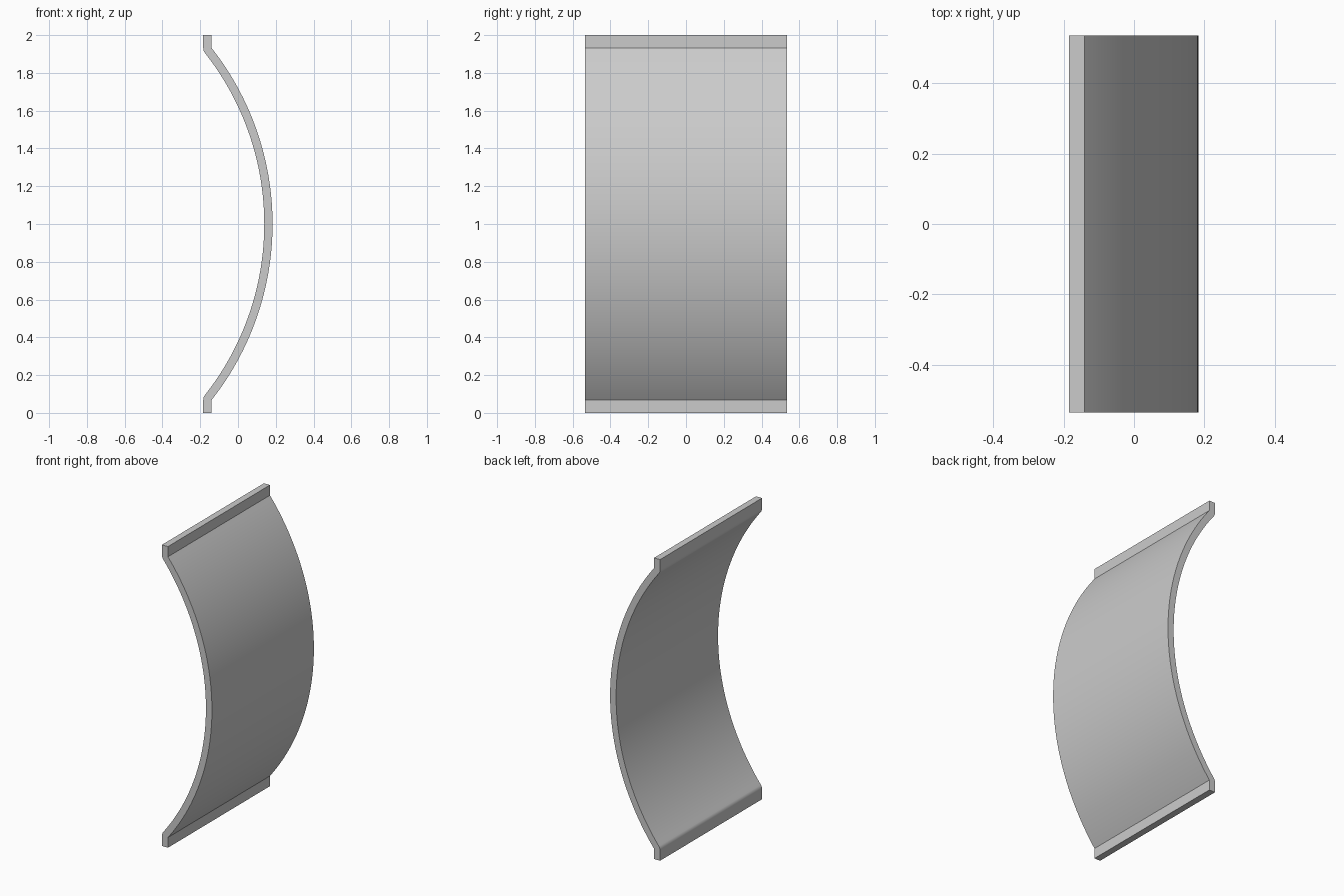
import bpy
import bmesh
from math import atan2, cos, hypot, pi, radians, sin

cube = bpy.data.objects.get("Cube")
if cube:
    bpy.data.objects.remove(cube, do_unlink=True)

HALF_WIDTH = 0.535
HALF_HEIGHT = 1.0
THICK = 0.044
RIM_X = -0.14        # convex-side face of the flat lips
RIM_Z = 0.932        # height of the lip crease above the middle
CROWN_X = 0.183      # furthest point of the bow

# Circle through both lip creases and the crown
rise = CROWN_X - RIM_X
radius = (RIM_Z ** 2 + rise ** 2) / (2 * rise)
centre_x = CROWN_X - radius
sweep = atan2(RIM_Z, RIM_X - centre_x)


def arc(cx, cz, r, start, end, steps):
    angles = [start + (end - start) * i / steps for i in range(steps + 1)]
    return [(cx + r * cos(a), cz + r * sin(a)) for a in angles]


# Closed cross-section: convex side upward, then concave side downward
convex = arc(centre_x, 0, radius, -sweep, sweep, 64)
concave = arc(centre_x, 0, radius - THICK, sweep, -sweep, 64)
top_bend = arc(RIM_X, RIM_Z, THICK, pi, pi + sweep, 8)
bottom_bend = [(x, -z) for x, z in reversed(top_bend)]
back_x = RIM_X - THICK
profile = ([(RIM_X, -HALF_HEIGHT)] + convex
           + [(RIM_X, HALF_HEIGHT), (back_x, HALF_HEIGHT)]
           + top_bend + concave[1:-1] + bottom_bend
           + [(back_x, -HALF_HEIGHT)])

# Extrude the section across the panel width
bm = bmesh.new()
section = bm.faces.new([bm.verts.new((x, -HALF_WIDTH, z + HALF_HEIGHT))
                        for x, z in profile])
extruded = bmesh.ops.extrude_face_region(bm, geom=[section],
                                         use_keep_orig=True)
moved = [g for g in extruded["geom"] if isinstance(g, bmesh.types.BMVert)]
bmesh.ops.translate(bm, verts=moved, vec=(0, 2 * HALF_WIDTH, 0))
bmesh.ops.recalc_face_normals(bm, faces=bm.faces)
mesh = bpy.data.meshes.new("curved_panel")
bm.to_mesh(mesh)
bm.free()

panel = bpy.data.objects.new("curved_panel", mesh)
bpy.context.collection.objects.link(panel)

# Plain grey finish
grey = bpy.data.materials.new("light_grey")
grey.use_nodes = True
colour = (0.6, 0.6, 0.6, 1)
grey.diffuse_color = colour
grey.node_tree.nodes["Principled BSDF"].inputs["Base Color"].default_value = colour
mesh.materials.append(grey)

# Smooth bow with crisp lip creases and ends
bpy.ops.object.select_all(action="DESELECT")
panel.select_set(True)
bpy.context.view_layer.objects.active = panel
bpy.ops.object.shade_smooth_by_angle(angle=radians(30))
